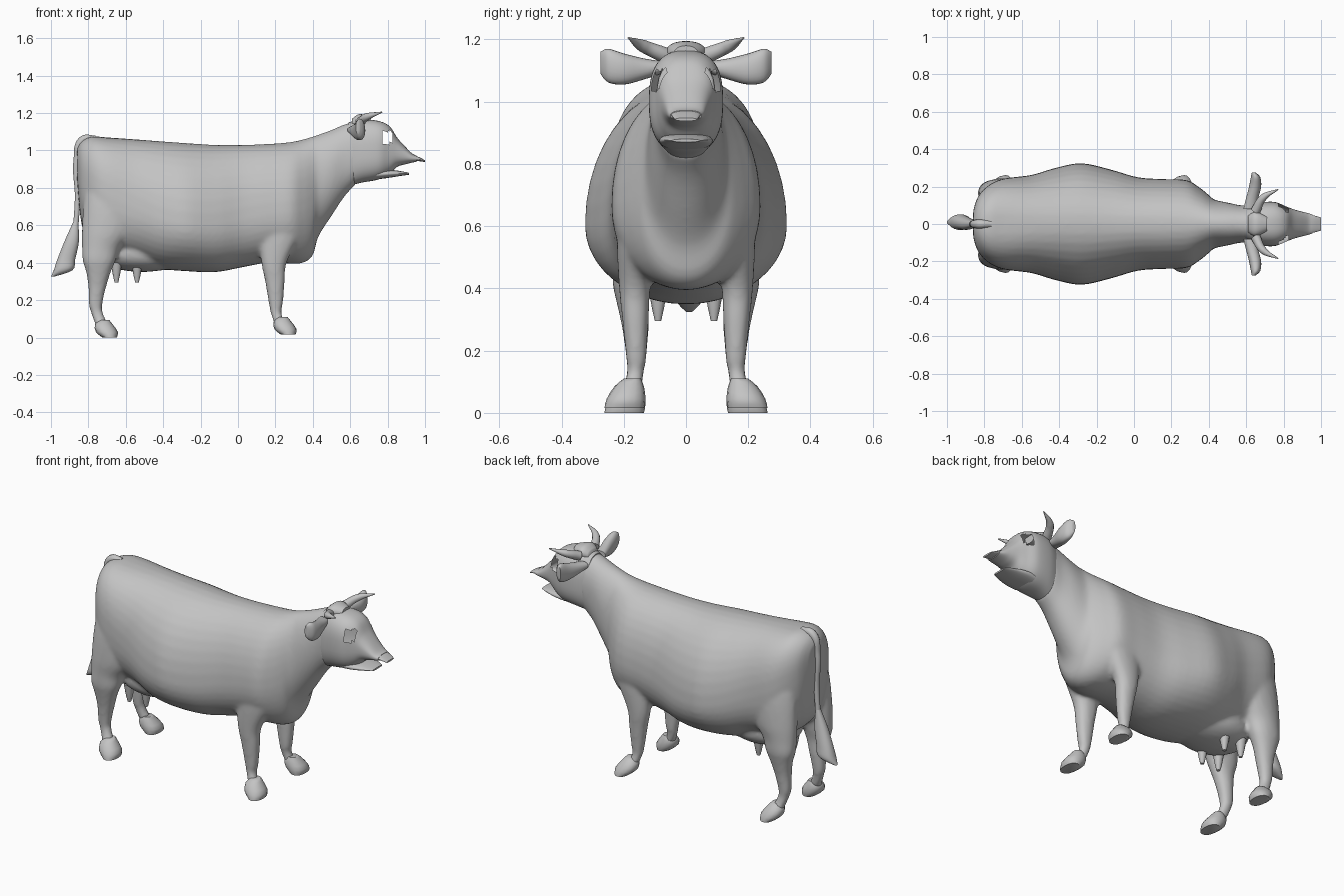
import bpy
import bmesh
from math import cos, sin, pi, copysign
from mathutils import Vector

if "Cube" in bpy.data.objects:
    bpy.data.objects.remove(bpy.data.objects["Cube"], do_unlink=True)

GREY = (0.55, 0.55, 0.55, 1)
hide = bpy.data.materials.new("plain_grey")
hide.use_nodes = True
hide.diffuse_color = GREY
hide.node_tree.nodes["Principled BSDF"].inputs["Base Color"].default_value = GREY


def finish(obj, angle=0.9):
    bpy.ops.object.select_all(action='DESELECT')
    obj.select_set(True)
    bpy.context.view_layer.objects.active = obj
    if obj.type == 'CURVE':
        bpy.ops.object.convert(target='MESH')
    obj.data.materials.clear()
    obj.data.materials.append(hide)
    bpy.ops.object.shade_smooth_by_angle(angle=angle)
    return obj


def make(name, bm):
    mesh = bpy.data.meshes.new(name)
    bmesh.ops.recalc_face_normals(bm, faces=bm.faces)
    bm.to_mesh(mesh)
    bm.free()
    obj = bpy.data.objects.new(name, mesh)
    bpy.context.collection.objects.link(obj)
    return finish(obj)


def smooth_stations(rows, steps):
    """Catmull-Rom interpolation of cross-section rows."""
    rows = [Vector(r) for r in rows]
    out = []
    for i in range(len(rows) - 1):
        a, b, c, d = rows[max(i - 1, 0)], rows[i], rows[i + 1], rows[min(i + 2, len(rows) - 1)]
        for k in range(steps):
            t = k / steps
            out.append(b + (c - a) * (t / 2) + (a * 2 - b * 5 + c * 4 - d) * (t * t / 2)
                       + (b * 3 - a - c * 3 + d) * (t ** 3 / 2))
    return out + [rows[-1]]


def loft(bm, axis, rows, side=1, n=24, steps=4):
    """Rows: position, low/high on two cross axes, height of widest, roundness (1 = ellipse)."""
    order = {'x': (1, 2, 0), 'y': (0, 2, 1), 'z': (0, 1, 2)}[axis]
    rows = [(tuple(r) + (.5, .9)[len(r) - 5:]) if len(r) < 7 else r for r in rows]
    rings = []
    for s, u0, u1, v0, v1, mid, power in smooth_stations(rows, steps):
        ring = []
        vm = v0 + (v1 - v0) * mid
        for k in range(n):
            c, d = cos(2 * pi * k / n), sin(2 * pi * k / n)
            c, d = copysign(abs(c) ** power, c), copysign(abs(d) ** power, d)
            p = [0, 0, 0]
            p[order[0]] = (u0 + u1) / 2 + c * (u1 - u0) / 2
            p[order[1]] = vm + d * ((v1 - vm) if d > 0 else (vm - v0))
            p[order[2]] = s
            p[1] *= side
            ring.append(bm.verts.new(p))
        rings.append(ring)
    for r, q in zip(rings, rings[1:]):
        for k in range(n):
            bm.faces.new((r[k], r[(k + 1) % n], q[(k + 1) % n], q[k]))
    bm.faces.new(rings[0])
    bm.faces.new(rings[-1][::-1])


def sym(rows):
    """Rows of x, half width, bottom, top, height of widest, roundness."""
    return [(r[0], -r[1], r[1]) + tuple(r[2:]) for r in rows]


def tube(name, points, radii):
    curve = bpy.data.curves.new(name, 'CURVE')
    curve.dimensions = '3D'
    curve.bevel_depth = 1
    curve.bevel_resolution = 3
    curve.use_fill_caps = True
    sp = curve.splines.new('BEZIER')
    sp.bezier_points.add(len(points) - 1)
    for bp, co, r in zip(sp.bezier_points, points, radii):
        bp.co, bp.radius = co, r
        bp.handle_left_type = bp.handle_right_type = 'AUTO'
    obj = bpy.data.objects.new(name, curve)
    bpy.context.collection.objects.link(obj)
    return finish(obj)


# Body: trunk, neck, legs and udder blended into one skin
bm = bmesh.new()
loft(bm, 'x', sym([
    (-.86, .07, .84, 1.01, .5, .85), (-.835, .145, .60, 1.05, .6, .85), (-.78, .205, .50, 1.075, .55, .8),
    (-.70, .242, .45, 1.07, .5, .8), (-.55, .262, .42, 1.06, .42, .88), (-.42, .30, .37, 1.05, .38, .95),
    (-.28, .325, .355, 1.04, .36, .98), (-.12, .29, .35, 1.03, .36, .96), (.02, .25, .375, 1.03, .38, .94),
    (.16, .24, .40, 1.035, .4, .94), (.28, .235, .395, 1.045, .42, .97), (.35, .195, .40, 1.06, .42, .97),
    (.40, .155, .44, 1.075, .42, .95), (.43, .13, .54, 1.085, .45, .95), (.5, .115, .65, 1.11, .5, .95),
    (.57, .10, .755, 1.14, .5, .9), (.63, .10, .82, 1.155, .5, .85)]), n=40)
loft(bm, 'x', sym([(-.72, .08, .40, .52), (-.64, .15, .365, .55), (-.52, .17, .35, .55),
                   (-.40, .14, .36, .52), (-.33, .06, .37, .46)]))
front_leg = [(.90, .14, .32, .06, .16), (.70, .10, .37, .08, .216), (.55, .11, .33, .10, .222),
             (.4, .125, .26, .115, .215), (.3, .145, .25, .12, .205), (.18, .165, .24, .127, .193),
             (.13, .175, .232, .135, .19), (.06, .20, .26, .145, .21)]
hind_leg = [(.95, -.80, -.56, .06, .185, .5, 1), (.75, -.825, -.52, .06, .235, .5, 1),
            (.58, -.835, -.56, .08, .245, .5, 1), (.48, -.835, -.63, .10, .238, .5, 1),
            (.41, -.83, -.655, .11, .235), (.35, -.812, -.68, .12, .222),
            (.27, -.80, -.705, .12, .205), (.18, -.798, -.725, .127, .193), (.13, -.785, -.722, .135, .19),
            (.06, -.76, -.69, .145, .21)]
for side in (1, -1):
    loft(bm, 'z', front_leg, side)
    loft(bm, 'z', hind_leg, side)
body = make("body", bm)
remesh = body.modifiers.new("blend", 'REMESH')
remesh.mode = 'VOXEL'
remesh.voxel_size = .011
remesh.use_smooth_shade = True
relax = body.modifiers.new("relax", 'SMOOTH')
relax.factor = .5
relax.iterations = 8

# Hooves, with raised heels and sloping toes
for side, label in ((1, "left"), (-1, "right")):
    for end, x, z in (("front", .185, .015), ("hind", -.77, 0)):
        bm = bmesh.new()
        loft(bm, 'z', [(z + .095, x + .03, x + .08, .145, .20), (z + .07, x + .005, x + .10, .135, .23),
                       (z + .03, x + .01, x + .128, .13, .255), (z, x + .045, x + .122, .135, .262)],
             side, n=16, steps=2)
        make(f"{end}_hoof_{label}", bm)

# Teats
for side in (1, -1):
    for x in (-.65, -.54):
        bm = bmesh.new()
        y = .09 * side
        loft(bm, 'z', [(.40, x - .03, x + .03, y - .03, y + .03), (.34, x - .02, x + .02, y - .02, y + .02),
                       (.295, x - .01, x + .01, y - .01, y + .01)], n=12, steps=3)
        make("teat", bm)

# Skull, cheeks and muzzle, with open eye sockets
bm = bmesh.new()
loft(bm, 'x', sym([
    (.59, .09, .81, 1.15, .5, .85), (.66, .113, .828, 1.165, .5, .78), (.75, .118, .845, 1.158, .5, .75),
    (.81, .095, .875, 1.13, .5, .75), (.85, .08, .912, 1.07, .5, .8), (.89, .068, .925, 1.025, .5, .85),
    (.93, .058, .935, .985, .5, .85), (.955, .05, .94, .972, .5, .85)]), n=48, steps=6)
sockets = [f for f in bm.faces if abs(f.calc_center_median().y) > .06 and
           abs(f.calc_center_median().x - .80) < .028 and abs(f.calc_center_median().z - 1.07) < .032]
bmesh.ops.delete(bm, geom=sockets, context='FACES')
make("head", bm)

# Lower jaw, nose and tuft between the horns
for name, rows in (
        ("lower_jaw", [(.74, .085, .845, .90), (.80, .085, .853, .898), (.87, .068, .864, .89),
                       (.915, .045, .87, .88)]),
        ("nose", [(.93, .05, .945, .98), (.965, .045, .943, .966), (1.0, .035, .938, .948)]),
        ("poll_tuft", [(.61, .045, 1.12, 1.17), (.65, .065, 1.12, 1.195), (.71, .04, 1.12, 1.18)])):
    bm = bmesh.new()
    loft(bm, 'x', sym(rows))
    make(name, bm)

# Ears and horns
for side, label in ((1, "left"), (-1, "right")):
    bm = bmesh.new()
    loft(bm, 'y', [(.08, .585, .65, 1.09, 1.13), (.14, .60, .665, 1.07, 1.14), (.20, .615, .68, 1.055, 1.155),
                   (.25, .625, .675, 1.062, 1.17), (.275, .63, .65, 1.09, 1.16)], side)
    make(f"ear_{label}", bm)
    tube(f"horn_{label}", [(.65, .07 * side, 1.15), (.69, .14 * side, 1.18), (.77, .185 * side, 1.205)],
         (.026, .02, .003))

# Tail and its tassel
tube("tail", [(-.76, 0, 1.06), (-.83, 0, 1.055), (-.862, 0, .95), (-.858, 0, .75), (-.87, 0, .56)],
     (.02, .024, .018, .015, .015))
bm = bmesh.new()
loft(bm, 'z', [(.62, -.88, -.855, -.015, .015), (.52, -.925, -.85, -.03, .03), (.42, -.965, -.87, -.03, .045),
               (.36, -.985, -.885, -.03, .05), (.325, -1.0, -.985, 0, .02)])
make("tail_tassel", bm)
